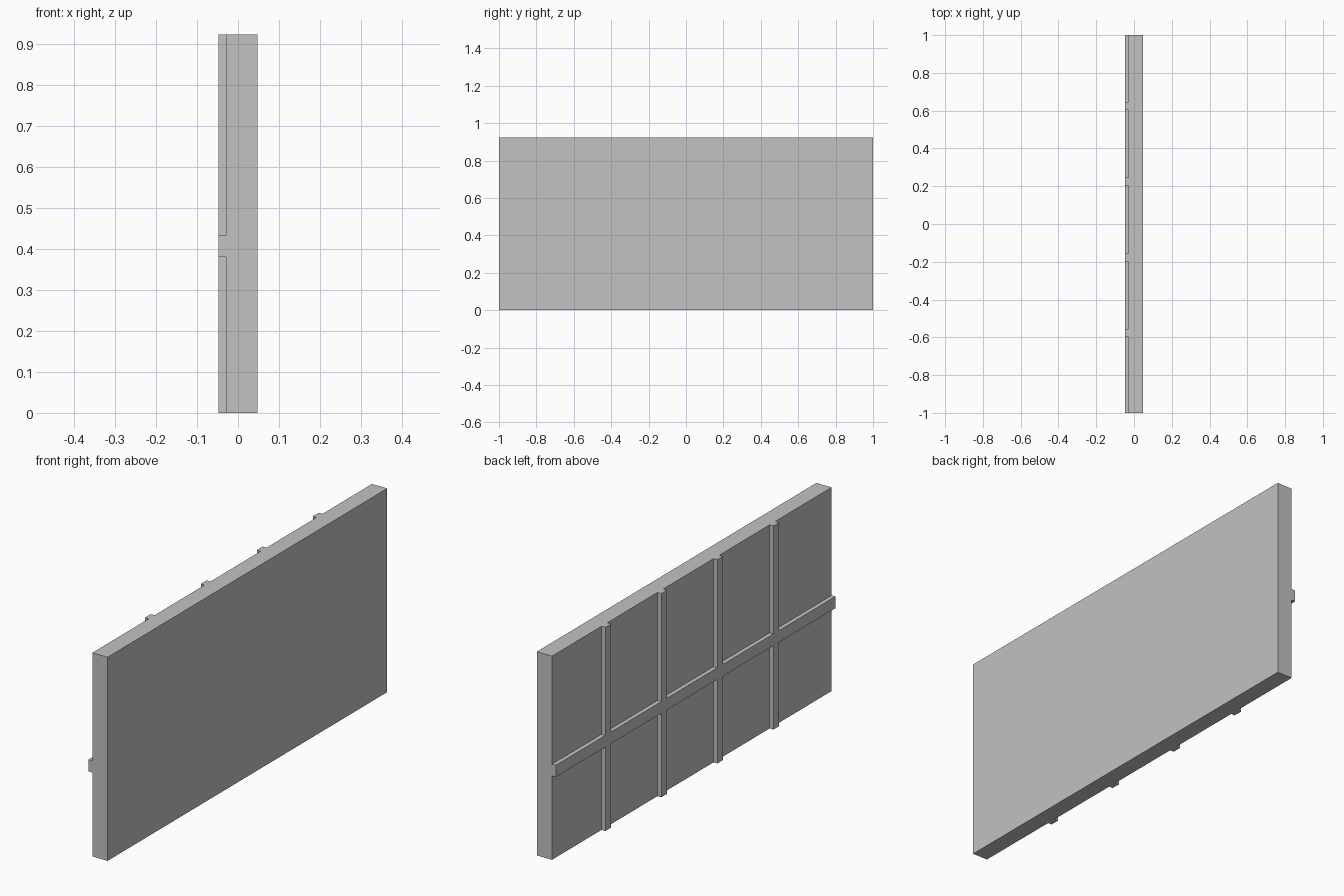
import bpy

cube = bpy.data.objects.get("Cube")
if cube:
    bpy.data.objects.remove(cube, do_unlink=True)

# Single plain grey
GREY = (0.54, 0.54, 0.54, 1)
grey = bpy.data.materials.new("plain_grey")
grey.use_nodes = True
grey.diffuse_color = GREY
grey.node_tree.nodes["Principled BSDF"].inputs["Base Color"].default_value = GREY

HEIGHT = 0.922
OUTER, INNER, FACE = -0.048, -0.029, 0.047   # rib face, panel back, panel front (x)
RAIL_LOW, RAIL_HIGH = 0.38, 0.433
RIB_WIDTH = 0.042


def box(name, low, high):
    """Axis-aligned box between two corners."""
    centre = [(a + b) / 2 for a, b in zip(low, high)]
    bpy.ops.mesh.primitive_cube_add(size=1, location=centre)
    obj = bpy.context.object
    obj.name = name
    obj.scale = [b - a for a, b in zip(low, high)]
    bpy.ops.object.transform_apply(location=False, rotation=False, scale=True)
    obj.data.materials.append(grey)
    return obj


# Main slab and the horizontal rail along its back
box("wall_panel", (INNER, -1, 0), (FACE, 1, HEIGHT))
box("horizontal_rail", (OUTER, -1, RAIL_LOW), (INNER, 1, RAIL_HIGH))

# Vertical battens, split above and below the rail
for i in range(4):
    y = -0.577 + i * 0.4005
    y0, y1 = y - RIB_WIDTH / 2, y + RIB_WIDTH / 2
    box(f"lower_batten_{i + 1}", (OUTER, y0, 0), (INNER, y1, RAIL_LOW))
    box(f"upper_batten_{i + 1}", (OUTER, y0, RAIL_HIGH), (INNER, y1, HEIGHT))
